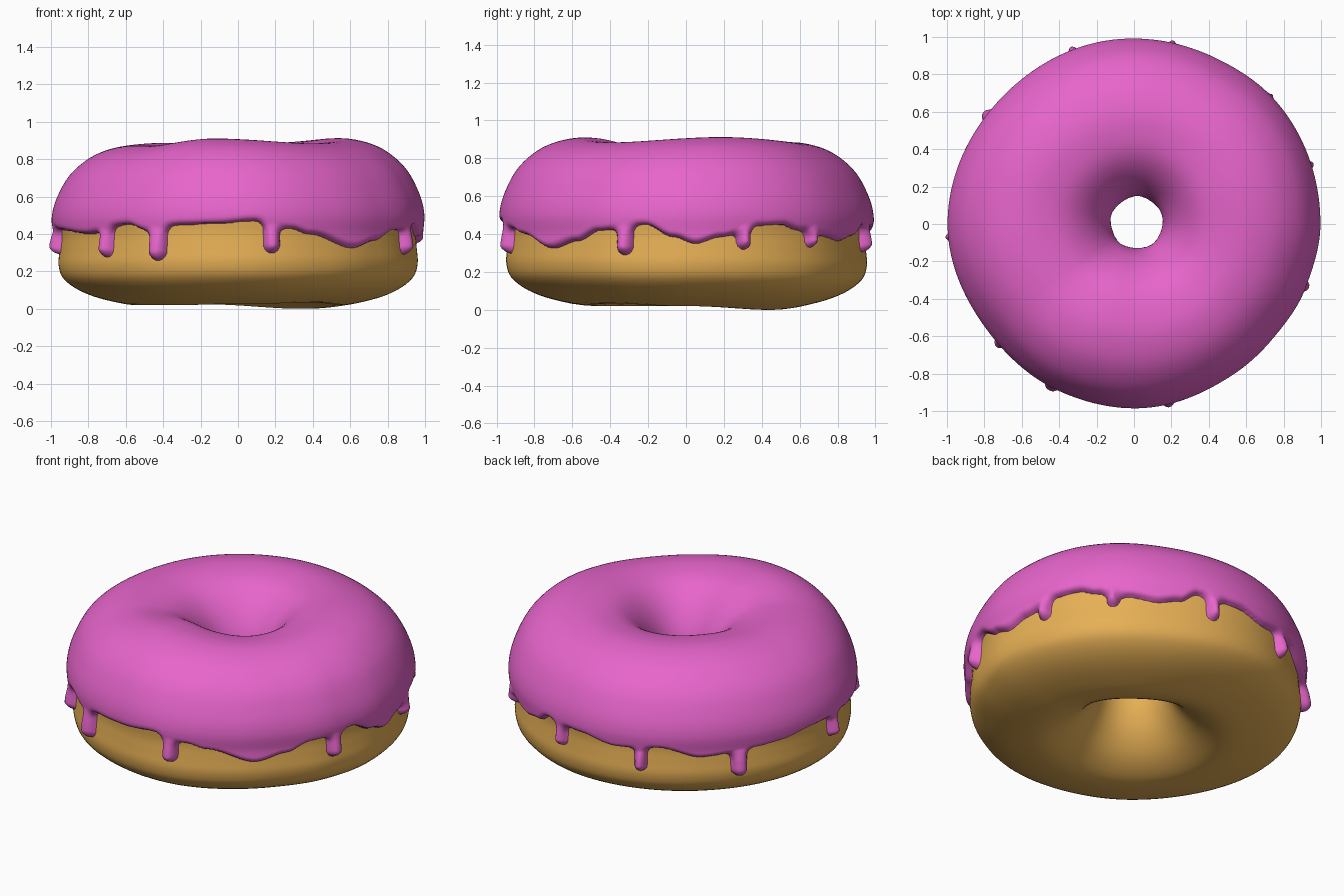
import bpy, math
from mathutils import Vector

if "Cube" in bpy.data.objects:
    bpy.data.objects.remove(bpy.data.objects["Cube"])

def material(name, col):
    m = bpy.data.materials.new(name)
    m.diffuse_color = (*col, 1)
    m.use_nodes = True
    m.node_tree.nodes["Principled BSDF"].inputs["Base Color"].default_value = m.diffuse_color
    return m

pink = material("pink_icing", (0.81, 0.132, 0.61))
gold = material("golden_dough", (0.80, 0.435, 0.092))

def around(points):
    """Smooth periodic function of angle (degrees) through sorted control points."""
    pts = sorted(points)
    pts = [(pts[-1][0] - 360, pts[-1][1])] + pts + [(pts[0][0] + 360, pts[0][1])]
    def f(a):
        a = (a + 180) % 360 - 180
        for (a0, v0), (a1, v1) in zip(pts, pts[1:]):
            if a0 <= a <= a1:
                t = (a - a0) / (a1 - a0)
                return v0 + (v1 - v0) * t * t * (3 - 2 * t)
        return pts[0][1]
    return f

# Hand-made unevenness of the ring: outline, top height, underside height
outline = around([(-180, 1.003), (-142, .975), (-115, .985), (-88, .992), (-57, .97), (-40, .968),
                  (-20, .985), (0, 1.003), (40, 1.01), (65, .995), (95, .998), (135, .985)])
top = around([(-180, -.018), (-145, -.02), (-104, .018), (-45, -.008), (19, .02), (80, -.008),
              (135, -.005)])
under = around([(-130, 0), (-80, .008), (-45, .015), (0, 0), (52, -.02), (110, .005), (180, 0)])

# Cross-section (radius, z) from the underside, out, over the top and into the hole
profile = [(.52, .022), (.7, .048), (.84, .098), (.93, .165), (.957, .24), (.952, .32), (.946, .4),
           (.952, .5), (.925, .6), (.86, .715), (.75, .805), (.62, .848), (.5, .85), (.38, .82),
           (.28, .74), (.205, .62), (.178, .5), (.18, .4), (.205, .29), (.265, .18), (.37, .08)]
N = len(profile)

def section(u):
    i = math.floor(u)
    t = u - i
    p = [Vector(profile[(i + k) % N]) for k in (-1, 0, 1, 2)]
    return 0.5 * (2 * p[1] + (p[2] - p[0]) * t + (2 * p[0] - 5 * p[1] + 4 * p[2] - p[3]) * t * t
                  + (3 * p[1] - p[0] - 3 * p[2] + p[3]) * t ** 3)

def normal(u):
    d = section(u + .01) - section(u - .01)
    return Vector((d.y, -d.x)).normalized()

def wobble(r, z, w, tp, un):
    k = min(max(z / .85, 0), 1)
    return r * (1 + (w - 1) * min(r / .95, 1) ** 2), z + tp * k + un * (1 - k)

def place(r, z, a):
    return (r * math.cos(a) + .018 * max(0, 1 - r), r * math.sin(a) + .008 * max(0, 1 - r), z)

def make(name, verts, faces, mat):
    me = bpy.data.meshes.new(name)
    me.from_pydata(verts, [], faces)
    me.materials.append(mat)
    me.update()
    me.shade_smooth()
    ob = bpy.data.objects.new(name, me)
    bpy.context.collection.objects.link(ob)
    return ob

# Dough ring
A, R = 144, 84
verts, faces = [], []
for i in range(A):
    deg = 360 * i / A
    w = (outline(deg), top(deg), under(deg))
    for j in range(R):
        p = section(N * j / R)
        verts.append(place(*wobble(p.x, p.y, *w), math.radians(deg)))
        a, b = i * R, (i + 1) % A * R
        k = (j + 1) % R
        faces.append((a + j, b + j, b + k, a + k))
low = min(v[2] for v in verts)
make("dough_ring", [(x, y, z - low) for x, y, z in verts], faces, gold)

# Wavy lower edge of the icing, by angle
edge = around([(-168, .42), (-148, .40), (-128, .45), (-121, .42), (-108, .45), (-97, .455),
               (-85, .47), (-73, .43), (-66, .40), (-49, .325), (-38, .365), (-29, .42), (-13, .45),
               (-4, .385), (3, .35), (11, .385), (23, .445), (31, .45), (38, .42), (48, .39),
               (58, .365), (66, .39), (72, .445), (88, .435), (100, .40), (116, .42), (130, .36),
               (150, .39), (158, .40), (171, .43), (-172, .43)])
# Drips: angle, lowest z, half width
drips = [(-138.5, .275, .045), (-117, .258, .052), (-79, .297, .045), (-20, .29, .045),
         (18.5, .32, .038), (43, .33, .034), (78, .305, .038), (109.5, .268, .037),
         (143.5, .232, .048), (-176, .29, .036)]
ARC = math.radians(1) * .97

def cover(deg, z, base, slope):
    """Signed distance inside the icing's edge, and extra drip swelling."""
    d, swell = (z - base) / math.sqrt(1 + slope * slope), 0
    for a, end, hw in drips:
        x = ((deg - a + 180) % 360 - 180) * ARC
        if abs(x) > .2:
            continue
        dz = min(z - end - hw, 0)
        c = hw - math.hypot(x, dz)
        h = max(.055 - abs(d - c), 0) / .055
        d = max(d, c) + h * h * .01375
        tip = math.hypot(x, (z - end - hw) * .7) / (1.8 * hw)
        swell = max(swell, .018 * max(0, 1 - tip * tip))
    return d, swell

# Icing: offset skin over the dough, fine rows where it drips, coarse rows elsewhere
rows = [3.2 + 4.2 * j / 44 for j in range(44)] + [7.4 + 9.4 * j / 50 for j in range(51)]
sect = [(section(u), normal(u), u) for u in rows]
A, R = 640, len(rows)
verts, height = [], []
for i in range(A):
    deg = 360 * i / A
    w = (outline(deg), top(deg), under(deg))
    base = edge(deg)
    slope = (edge(deg + .5) - edge(deg - .5)) / ARC
    for p, n, u in sect:
        z = wobble(p.x, p.y, *w)[1] - low
        if u < 10:
            d, swell = cover(deg, z, base, slope)
        else:
            d, swell = z - .47 - .02 * math.sin(math.radians(deg * 5)), 0
        if d <= 0:
            h = max(-.02, 4 * d)
        else:
            t = min(d / .034, 1)
            h = .041 * math.sqrt(1 - (1 - t) ** 2) + swell * t
        q = p + n * h
        x, y, zz = place(*wobble(q.x, q.y, *w), math.radians(deg))
        verts.append((x, y, zz - low))
        height.append(h)
faces = []
for i in range(A):
    a, b = i * R, (i + 1) % A * R
    for j in range(R - 1):
        f = (a + j, b + j, b + j + 1, a + j + 1)
        if max(height[v] for v in f) > -.015:
            faces.append(f)
used = sorted({v for f in faces for v in f})
remap = {v: k for k, v in enumerate(used)}
make("icing", [verts[v] for v in used], [tuple(remap[v] for v in f) for f in faces], pink)
